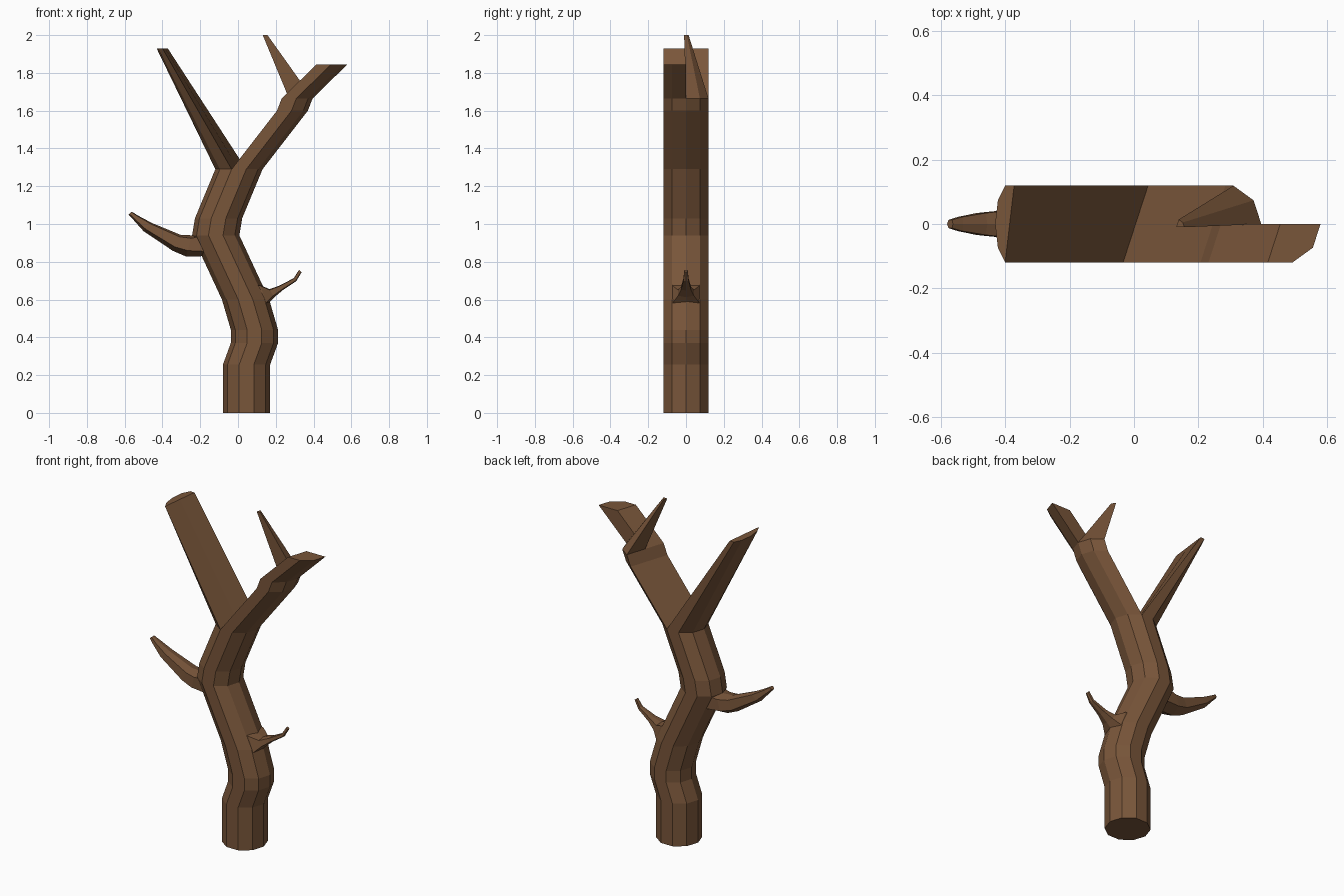
import bpy, bmesh
from math import cos, sin, radians

if "Cube" in bpy.data.objects:
    bpy.data.objects.remove(bpy.data.objects["Cube"])

R = 0.125
bark = bpy.data.materials.new("bark")
bark.diffuse_color = (0.19, 0.092, 0.042, 1)
bark.use_nodes = True
bark.node_tree.nodes["Principled BSDF"].inputs["Base Color"].default_value = bark.diffuse_color


def section(angles, cx, z, s=1.0, cy=0.0):
    """Horizontal slice of the ten-sided trunk; None marks the slice centre."""
    pts = []
    for a in angles:
        if a is None:
            pts.append((cx, cy, z))
        else:
            pts.append((cx + s[0] * R * cos(radians(a)), cy + s[1] * R * sin(radians(a)), z)
                       if isinstance(s, tuple) else
                       (cx + s * R * cos(radians(a)), cy + s * R * sin(radians(a)), z))
    return pts


def loft(bm, rings, start=False, end=True):
    rows = [[bm.verts.new(p) for p in ring] for ring in rings]
    n = len(rows[0])
    for a, b in zip(rows, rows[1:]):
        for i in range(n):
            j = (i + 1) % n
            bm.faces.new((a[i], a[j], b[j], b[i]))
    if start:
        bm.faces.new(rows[0][::-1])
    if end:
        bm.faces.new(rows[-1])


def finish(bm, name):
    bmesh.ops.remove_doubles(bm, verts=bm.verts, dist=0.0005)
    bmesh.ops.recalc_face_normals(bm, faces=bm.faces)
    me = bpy.data.meshes.new(name)
    bm.to_mesh(me)
    bm.free()
    me.materials.append(bark)
    ob = bpy.data.objects.new(name, me)
    bpy.context.collection.objects.link(ob)


# Trunk with its forked branches, each fork continuing half of the slice below
FULL = [a * 36 for a in range(10)]
LEFT = [72, 108, 144, 180, 216, 252, None]
RIGHT = [252, 288, 324, 0, 36, 72, None]
FRONT = [252, 288, 324, 0, None]
BACK = [0, 36, 72, None]

bm = bmesh.new()
trunk = [(0.045, 0), (0.045, 0.255), (0.087, 0.37), (0.087, 0.44),
         (0.04, 0.60), (-0.118, 0.94), (-0.103, 1.03), (0.005, 1.29)]
loft(bm, [section(FULL, x, z) for x, z in trunk], start=True, end=False)
# left branch flattens in x
loft(bm, [section(LEFT, 0.005, 1.29), section(LEFT, -0.386, 1.93, (0.36, 1.0))])
# right branch
loft(bm, [section(RIGHT, x, z) for x, z in [(0.005, 1.29), (0.245, 1.60), (0.27, 1.665)]],
     end=False)
# front tip and back spike
loft(bm, [section(FRONT, 0.27, 1.665), section(FRONT, 0.454, 1.845)])
loft(bm, [section(BACK, 0.27, 1.665), section(BACK, 0.131, 2.0, 0.2, -0.01)])
finish(bm, "trunk")


# Twigs: each slice is (bottom x, z, top x, z, half width, side inset)
def twig(name, slices):
    bm = bmesh.new()
    rings = []
    for bx, bz, tx, tz, w, k in slices:
        dx, dz = (tx - bx) * k, (tz - bz) * k
        rings.append([(bx, 0, bz), (bx + dx, w, bz + dz), (tx - dx * .5, w, tz - dz * .5),
                      (tx, 0, tz), (tx - dx * .5, -w, tz - dz * .5), (bx + dx, -w, bz + dz)])
    loft(bm, rings, start=True)
    finish(bm, name)


twig("left_twig", [(-0.15, 0.83, -0.18, 0.95, 0.07, 0.2),
                   (-0.275, 0.828, -0.245, 0.94, 0.06, 0.28),
                   (-0.345, 0.858, -0.305, 0.943, 0.05, 0.25),
                   (-0.50, 0.962, -0.455, 1.005, 0.034, 0.25),
                   (-0.552, 1.02, -0.53, 1.045, 0.022, 0.25),
                   (-0.58, 1.05, -0.562, 1.065, 0.013, 0.25)])
twig("right_twig", [(0.13, 0.568, 0.09, 0.685, 0.073, 0.1),
                    (0.152, 0.572, 0.118, 0.678, 0.07, 0.1),
                    (0.192, 0.612, 0.165, 0.655, 0.042, 0.2),
                    (0.235, 0.648, 0.215, 0.672, 0.026, 0.2),
                    (0.308, 0.697, 0.295, 0.713, 0.014, 0.2),
                    (0.337, 0.745, 0.323, 0.757, 0.009, 0.2)])
